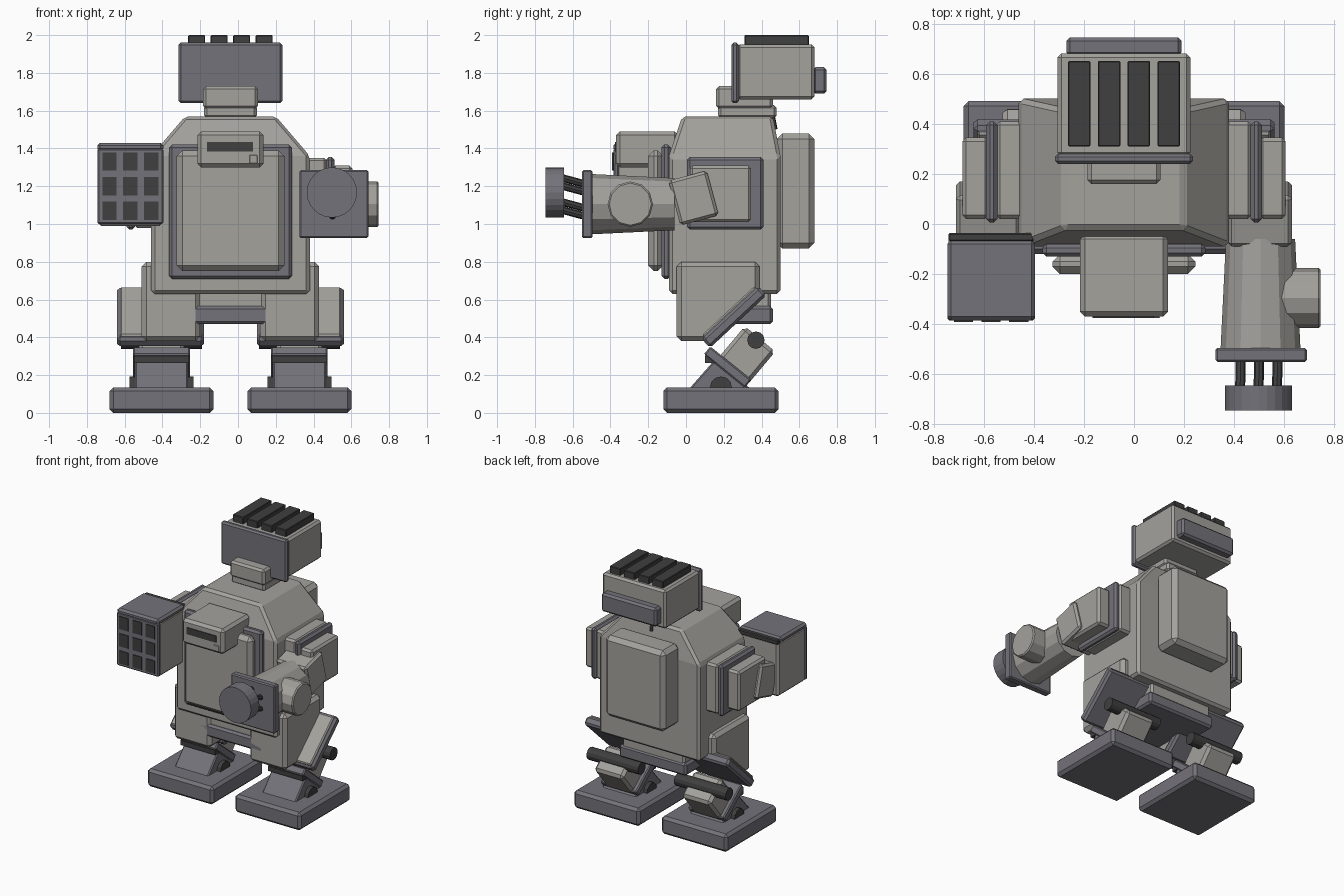
import bpy, bmesh, math
from mathutils import Vector

if "Cube" in bpy.data.objects:
    bpy.data.objects.remove(bpy.data.objects["Cube"])

CX = -0.04  # symmetry plane of the body


def material(name, rgb):
    m = bpy.data.materials.new(name)
    m.diffuse_color = (*rgb, 1)
    m.use_nodes = True
    m.node_tree.nodes["Principled BSDF"].inputs["Base Color"].default_value = m.diffuse_color
    return m


LIGHT = material("warm_grey", (0.37, 0.36, 0.335))
DARK = material("slate_grey", (0.175, 0.17, 0.195))
BLACK = material("charcoal", (0.05, 0.05, 0.05))


def finish(bm, name, mat, bevel=0.0):
    bmesh.ops.recalc_face_normals(bm, faces=bm.faces)
    me = bpy.data.meshes.new(name)
    bm.to_mesh(me)
    bm.free()
    me.materials.append(mat)
    ob = bpy.data.objects.new(name, me)
    bpy.context.collection.objects.link(ob)
    if bevel:
        b = ob.modifiers.new("chamfer", 'BEVEL')
        b.width, b.segments = bevel, 1
        b.limit_method, b.angle_limit = 'ANGLE', math.radians(30)
    return ob


def box(name, x, y, z, mat, bevel=0.015, tilt=0):
    """Box from (min, max) ranges, tilted about the x axis in degrees."""
    bm = bmesh.new()
    bmesh.ops.create_cube(bm, size=1)
    r = [(a[0] + a[1]) / 2 for a in (x, y, z)]
    bmesh.ops.scale(bm, verts=bm.verts, vec=[a[1] - a[0] for a in (x, y, z)])
    ob = finish(bm, name, mat, bevel)
    ob.location = r
    ob.rotation_euler.x = math.radians(tilt)
    return ob


def rod(name, start, end, r1, mat, sides=12, r2=None, bevel=0):
    """Cylinder or cone between two points."""
    a, b = Vector(start), Vector(end)
    bm = bmesh.new()
    bmesh.ops.create_cone(bm, cap_ends=True, segments=sides, radius1=r1,
                          radius2=r1 if r2 is None else r2, depth=(b - a).length)
    ob = finish(bm, name, mat, bevel)
    ob.location = (a + b) / 2
    ob.rotation_mode = 'QUATERNION'
    ob.rotation_quaternion = (b - a).to_track_quat('Z', 'Y')
    return ob


def side_profile(name, pts, x, mat, bevel=0.015):
    """Extrude a (y, z) outline across an x range."""
    bm = bmesh.new()
    f = bm.faces.new([bm.verts.new((x[0], p[0], p[1])) for p in pts])
    ext = bmesh.ops.extrude_face_region(bm, geom=[f])
    vs = [v for v in ext["geom"] if isinstance(v, bmesh.types.BMVert)]
    bmesh.ops.translate(bm, verts=vs, vec=(x[1] - x[0], 0, 0))
    return finish(bm, name, mat, bevel)


def span(a, b, s=1):
    """x range at offsets a..b from the body centre, on side s."""
    return tuple(sorted((CX + s * a, CX + s * b)))


# Torso with sloped shoulders
bm = bmesh.new()
rings = []
for hw, y0, y1, z in ((0.42, -0.09, 0.5, 0.63), (0.42, -0.09, 0.5, 1.36), (0.24, -0.02, 0.46, 1.57)):
    rings.append([bm.verts.new((CX + sx * hw, y, z))
                  for sx, y in ((-1, y0), (1, y0), (1, y1), (-1, y1))])
bm.faces.new(rings[0])
bm.faces.new(rings[2])
for lo, hi in zip(rings, rings[1:]):
    for i in range(4):
        j = (i + 1) % 4
        bm.faces.new((lo[i], lo[j], hi[j], hi[i]))
finish(bm, "torso", LIGHT, 0.018)

# Chest armour, sensor box and backpack
box("chest_frame", span(-0.325, 0.325), (-0.13, -0.08), (0.71, 1.42), DARK)
box("chest_plate", span(-0.285, 0.285), (-0.2, -0.12), (0.75, 1.39), LIGHT, 0.03)
box("sensor_box", span(-0.175, 0.175), (-0.37, -0.04), (1.3, 1.49), LIGHT, 0.02)
box("sensor_slot", (-0.165, 0.08), (-0.376, -0.368), (1.385, 1.435), BLACK, 0)
box("sensor_button", (0.06, 0.103), (-0.376, -0.368), (1.32, 1.365), LIGHT, 0.003)
box("backpack", span(-0.25, 0.25), (0.48, 0.68), (0.87, 1.48), LIGHT, 0.03)

# Neck and head
box("neck_base", span(-0.14, 0.14), (0.17, 0.48), (1.56, 1.63), LIGHT)
box("neck", span(-0.145, 0.145), (0.16, 0.46), (1.61, 1.73), LIGHT)
rod("neck_cable", (CX, 0.44, 1.65), (CX, 0.47, 1.5), 0.015, BLACK, 8)
box("head", span(-0.265, 0.265), (0.27, 0.68), (1.66, 1.95), LIGHT)
box("face_plate", span(-0.275, 0.275), (0.24, 0.28), (1.64, 1.96), DARK, 0.012)
box("head_rear_block", span(-0.23, 0.23), (0.67, 0.745), (1.69, 1.83), DARK)
for i in range(4):
    x = CX + (i - 1.5) * 0.119
    box("head_vent_bar", (x - 0.045, x + 0.045), (0.31, 0.65), (1.94, 2.0), BLACK, 0.004)

# Pelvis
box("waist", span(-0.26, 0.26), (-0.03, 0.45), (0.54, 0.66), LIGHT)
box("pelvis", span(-0.28, 0.28), (-0.05, 0.46), (0.47, 0.565), DARK)

for s in (-1, 1):
    # Shoulder layers and elbow
    box("shoulder_block", span(0.4, 0.51, s), (0.02, 0.41), (0.98, 1.35), LIGHT)
    box("shoulder_plate", span(0.505, 0.55, s), (0.005, 0.41), (0.97, 1.355), DARK)
    box("shoulder_cap", span(0.54, 0.645, s), (0.02, 0.345), (1.01, 1.31), LIGHT)
    box("elbow", span(0.415, 0.67, s), (-0.065, 0.145), (1.015, 1.26), LIGHT, 0.015, 15)

    # Thigh with angled knee guard
    side_profile("thigh", [(-0.05, 0.38), (0.12, 0.38), (0.39, 0.63), (0.39, 0.8), (-0.05, 0.8)],
                 span(0.16, 0.47, s), LIGHT, 0.025)
    box("knee_guard", span(0.14, 0.6, s), (0.05, 0.46), (0.475, 0.54), DARK, 0.015, 43)
    inset = box("knee_guard_face", span(0.15, 0.585, s), (0.065, 0.445), (0.48, 0.515), LIGHT, 0.008, 43)
    inset.location = (inset.location.x, 0.235, 0.528)

    # Shin, ankle and joints
    box("shin", span(0.245, 0.485, s), (0.21, 0.42), (0.18, 0.42), LIGHT, 0.02, -40)
    rod("knee_axle", (CX + s * 0.15, 0.37, 0.385), (CX + s * 0.58, 0.37, 0.385), 0.046, BLACK)
    box("ankle_plate", span(0.215, 0.515, s), (0.08, 0.36), (0.215, 0.27), DARK, 0.008, -39)
    side_profile("ankle", [(0.01, 0.12), (0.35, 0.12), (0.16, 0.29)], span(0.225, 0.505, s), DARK, 0.008)
    box("ankle_band", span(0.22, 0.51, s), (0.1, 0.18), (0.265, 0.3), BLACK, 0)
    rod("ankle_axle", (CX + s * 0.195, 0.185, 0.135), (CX + s * 0.535, 0.185, 0.135), 0.058, BLACK)

    # Foot
    box("foot", span(0.09, 0.64, s), (-0.12, 0.49), (0.0, 0.135), DARK, 0.02)

# Rocket pod on one arm
box("rocket_pod", (-0.74, -0.4), (-0.37, -0.04), (0.99, 1.4), LIGHT)
box("rocket_pod_lid", (-0.745, -0.395), (-0.385, -0.065), (1.385, 1.43), DARK)
box("rocket_pod_hinge", (-0.74, -0.4), (-0.07, -0.035), (1.385, 1.42), BLACK, 0.006)
box("rocket_pod_front", (-0.745, -0.395), (-0.385, -0.355), (1.0, 1.4), DARK, 0.008)
for i in range(3):
    for k in range(3):
        x, z = -0.57 + (i - 1) * 0.11, 1.2 + (k - 1) * 0.13
        box("rocket_tube", (x - 0.038, x + 0.038), (-0.391, -0.382), (z - 0.048, z + 0.048), BLACK, 0)

# Gun on the other arm
GX, GZ = 0.505, 1.105
rod("gun_body", (GX, -0.06, GZ), (GX, -0.51, GZ), 0.138, LIGHT, 12, 0.16)
rod("gun_drum", (GX, -0.295, GZ), (0.745, -0.295, GZ), 0.12, LIGHT, 12, bevel=0.008)
box("gun_flange", (0.325, 0.69), (-0.55, -0.495), (0.925, 1.285), DARK, 0.008)
for i in range(6):
    a = math.tau * (i + 0.5) / 6
    dx, dz = 0.085 * math.cos(a), 0.085 * math.sin(a)
    rod("gun_barrel", (0.5 + dx, -0.53, 1.125 + dz), (0.497 + dx, -0.66, 1.16 + dz), 0.02, BLACK, 8)
rod("gun_muzzle", (0.497, -0.645, 1.167), (0.497, -0.745, 1.167), 0.133, DARK, 24)
